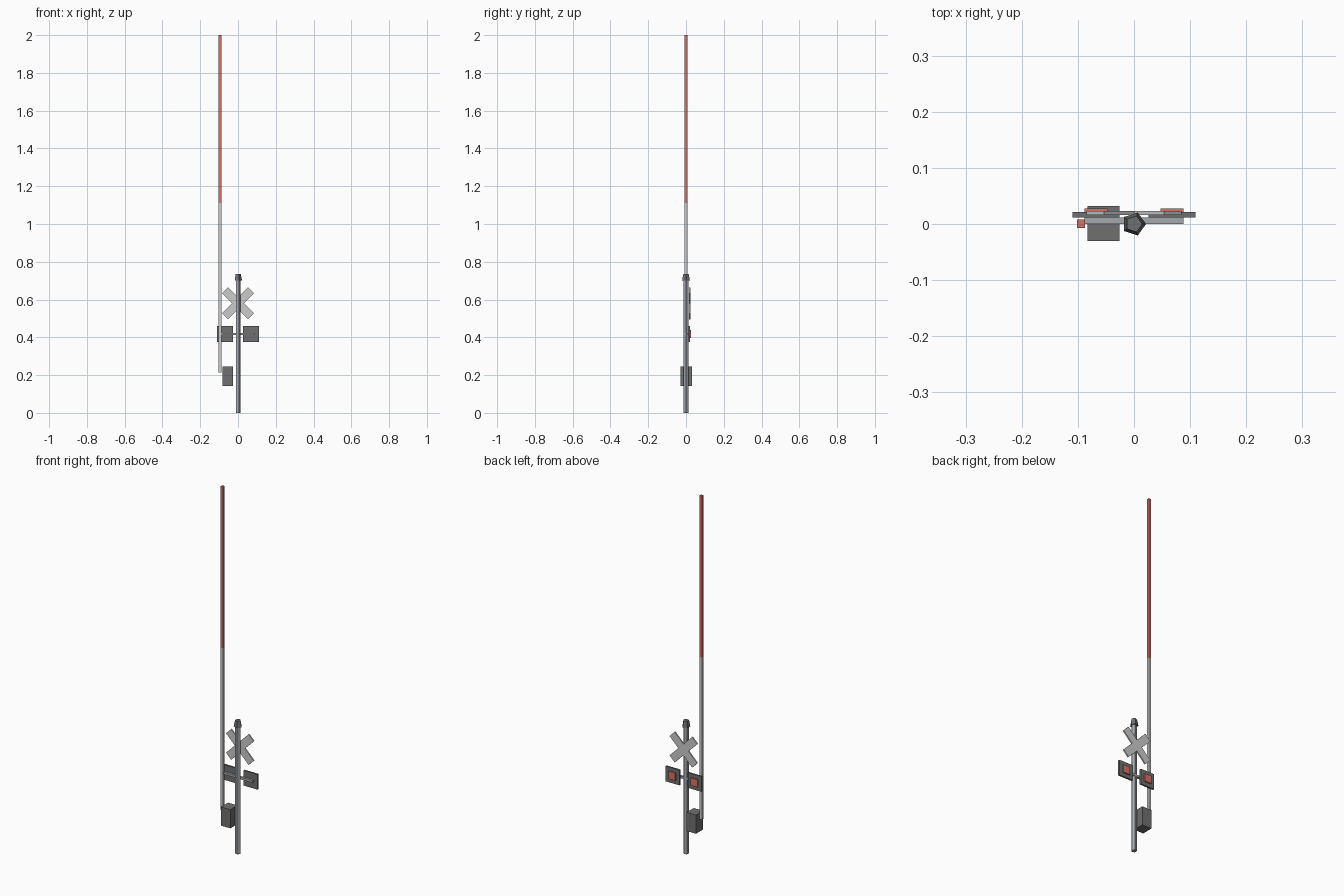
import bpy, math

if "Cube" in bpy.data.objects:
    bpy.data.objects.remove(bpy.data.objects["Cube"])


def colour(name, rgb):
    mat = bpy.data.materials.new(name)
    mat.diffuse_color = (*rgb, 1)
    mat.use_nodes = True
    mat.node_tree.nodes["Principled BSDF"].inputs["Base Color"].default_value = mat.diffuse_color
    return mat


red = colour("signal_red", (0.66, 0.17, 0.13))
dark = colour("dark_grey", (0.16, 0.16, 0.16))
steel = colour("steel_grey", (0.38, 0.40, 0.42))


def box(name, lo, hi, mat=None, tilt=0):
    size = [b - a for a, b in zip(lo, hi)]
    mid = [(a + b) / 2 for a, b in zip(lo, hi)]
    bpy.ops.mesh.primitive_cube_add(size=1, location=mid, rotation=(0, tilt, 0))
    ob = bpy.context.object
    ob.name = name
    ob.scale = size
    if mat:
        ob.data.materials.append(mat)
    return ob


def pentagon(name, r1, r2, z0, z1, mat):
    bpy.ops.mesh.primitive_cone_add(vertices=5, radius1=r1, radius2=r2, depth=z1 - z0,
                                    location=(0, 0, (z0 + z1) / 2),
                                    rotation=(0, 0, -math.pi / 2))
    bpy.context.object.name = name
    bpy.context.object.data.materials.append(mat)


# Five-sided post and its tapered cap
pentagon("post", 0.014, 0.014, 0, 0.71, steel)
pentagon("post_cap", 0.0215, 0.015, 0.70, 0.735, dark)

# Crossed warning boards behind the post
for side, s in (("left", -1), ("right", 1)):
    box("cross_board_" + side, (-0.0975, 0.016, 0.558), (0.0975, 0.023, 0.602),
        tilt=s * math.pi / 4)

# Lamp crossbar, backing panels and red lamps
box("lamp_crossbar", (-0.088, 0, 0.412), (0.088, 0.012, 0.424), steel)
for side, s in (("left", -1), ("right", 1)):
    def span(a, b):
        return sorted((s * a, s * b))
    x0, x1 = span(0.026, 0.11)
    box("lamp_panel_" + side, (x0, 0.012, 0.376), (x1, 0.021, 0.46), dark)
    x0, x1 = span(0.047, 0.088)
    box("lamp_" + side, (x0, 0.0205, 0.397), (x1, 0.0275, 0.439), red)

# Gate motor housing
box("gate_motor_box", (-0.083, -0.03, 0.142), (-0.026, 0.032, 0.245), dark)

# Raised gate arm: grey lower half, red upper half
box("gate_arm_lower", (-0.102, -0.007, 0.215), (-0.087, 0.008, 1.11))
box("gate_arm_upper", (-0.102, -0.007, 1.11), (-0.087, 0.008, 2.0), red)
